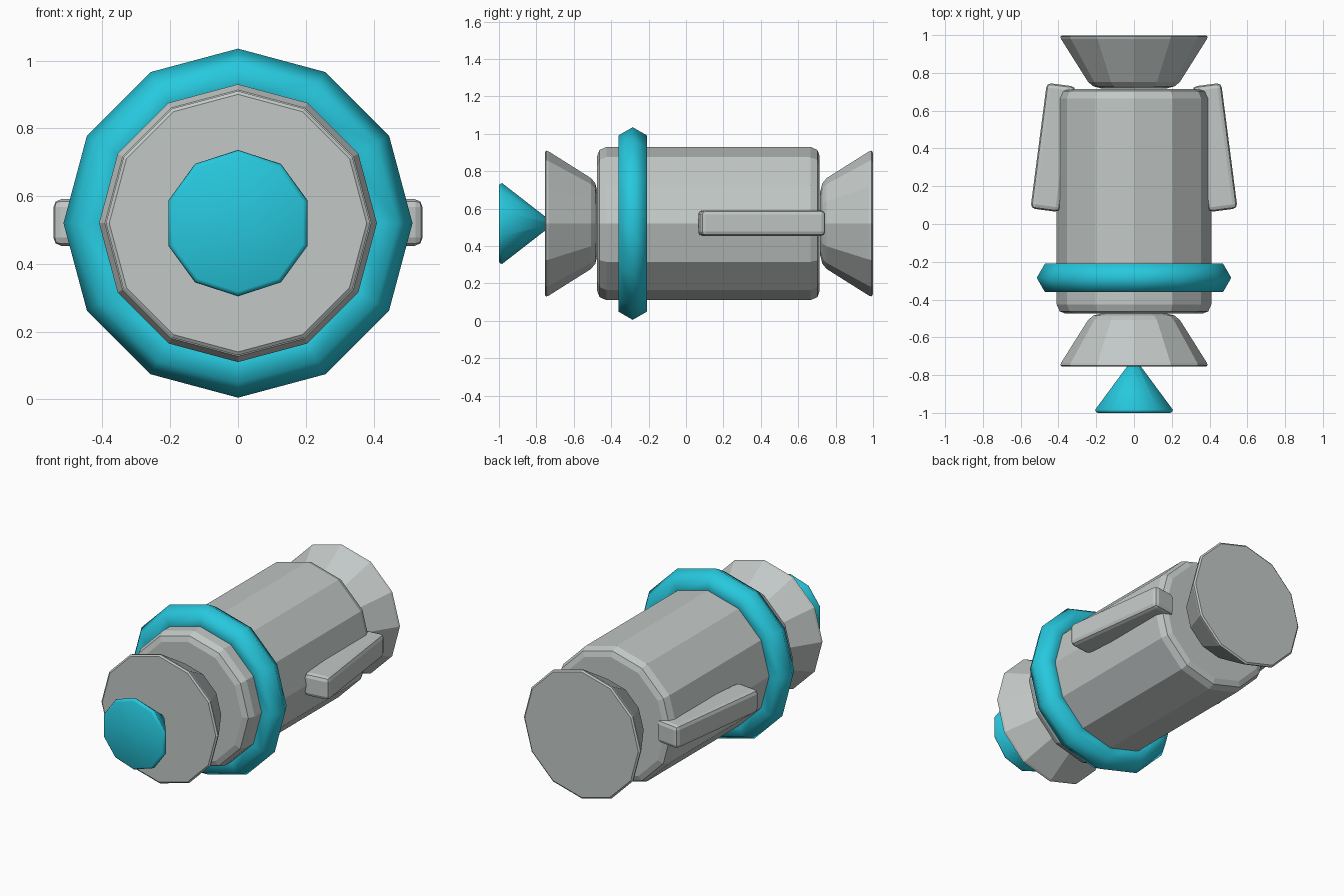
import bpy, bmesh, math
from mathutils import Vector

if "Cube" in bpy.data.objects:
    bpy.data.objects.remove(bpy.data.objects["Cube"])

CZ = 0.52  # height of the long axis


def material(name, rgb):
    m = bpy.data.materials.new(name)
    m.diffuse_color = (*rgb, 1.0)
    m.use_nodes = True
    m.node_tree.nodes["Principled BSDF"].inputs["Base Color"].default_value = m.diffuse_color
    return m


grey = material("light grey", (0.54, 0.58, 0.57))
cyan = material("bright cyan", (0.02, 0.58, 0.73))


def finish(name, bm, mat, smooth=False):
    bmesh.ops.recalc_face_normals(bm, faces=bm.faces)
    for f in bm.faces:
        f.smooth = smooth
    me = bpy.data.meshes.new(name)
    bm.to_mesh(me)
    bm.free()
    me.materials.append(mat)
    ob = bpy.data.objects.new(name, me)
    bpy.context.collection.objects.link(ob)
    return ob


def lathe(name, profile, sides, mat, smooth=False, closed=False):
    """Turn (y, radius) points around the long axis, one corner on top."""
    bm = bmesh.new()
    rings = []
    for y, r in profile:
        ring = []
        for i in range(sides):
            a = math.tau * i / sides
            ring.append(bm.verts.new(Vector((r * math.sin(a), y, CZ + r * math.cos(a)))))
        rings.append(ring)
    pairs = list(zip(rings, rings[1:]))
    if closed:
        pairs.append((rings[-1], rings[0]))
    else:
        bm.faces.new(rings[0])
        bm.faces.new(rings[-1])
    for a, b in pairs:
        for i in range(sides):
            j = (i + 1) % sides
            bm.faces.new((a[i], a[j], b[j], b[i]))
    return finish(name, bm, mat, smooth)


# Main hull with rounded rims
lathe("hull", [(-0.475, 0.36), (-0.463, 0.393), (-0.425, 0.41),
               (0.665, 0.41), (0.703, 0.393), (0.715, 0.36)], 12, grey)

# Flared cones at both ends, wide side outward
flare = [(0.0, 0.17), (0.012, 0.215), (0.035, 0.243),
         (0.262, 0.386), (0.275, 0.39), (0.282, 0.38)]
lathe("front_flare", [(-0.473 - d, r) for d, r in flare], 12, grey)
lathe("rear_flare", [(0.717 + d, r) for d, r in flare], 12, grey)

# Nose cone, wide side forward
lathe("nose_cone", [(-1.0, 0.202), (-0.995, 0.212), (-0.983, 0.216), (-0.715, 0.008)],
      10, cyan, smooth=True)

# Collar ring with a six-sided section
R, r = 0.428, 0.087
lathe("collar_ring", [(-0.285 + r * math.sin(k * math.pi / 3), R + r * math.cos(k * math.pi / 3))
                      for k in range(6)], 12, cyan, smooth=True, closed=True)

# Slanted side pods
for side, label in ((1, "right"), (-1, "left")):
    bm = bmesh.new()
    bmesh.ops.create_cube(bm, size=1.0)
    bmesh.ops.scale(bm, vec=(0.155, 0.67, 0.138), verts=bm.verts)
    pod = finish(label + "_pod", bm, grey)
    pod.location = (side * 0.428, 0.405, CZ + 0.002)
    pod.rotation_euler.z = side * math.radians(7.4)
    bev = pod.modifiers.new("rounded_edges", 'BEVEL')
    bev.width = 0.024
    bev.segments = 2
